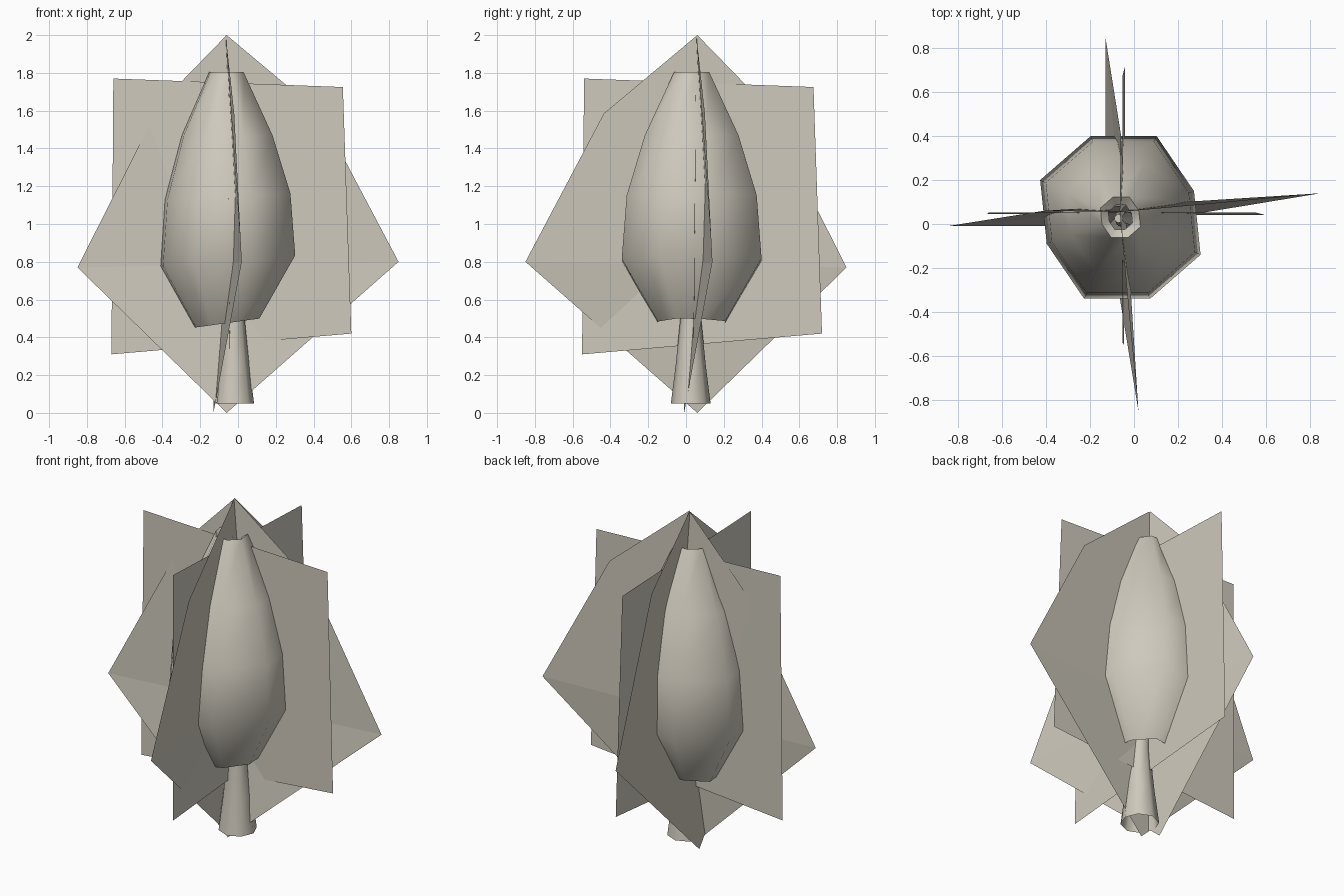
import bpy, math

cube = bpy.data.objects.get("Cube")
if cube:
    bpy.data.objects.remove(cube)

# Single warm grey material
stone = bpy.data.materials.new("warm_grey")
stone.use_nodes = True
colour = (0.62, 0.585, 0.505, 1)
stone.diffuse_color = colour
stone.node_tree.nodes["Principled BSDF"].inputs["Base Color"].default_value = colour


def make(name, verts, faces, smooth=False):
    mesh = bpy.data.meshes.new(name)
    mesh.from_pydata(verts, [], faces)
    mesh.materials.append(stone)
    obj = bpy.data.objects.new(name, mesh)
    bpy.context.collection.objects.link(obj)
    if smooth:
        bpy.ops.object.select_all(action="DESELECT")
        obj.select_set(True)
        bpy.context.view_layer.objects.active = obj
        bpy.ops.object.shade_smooth_by_angle(angle=math.radians(65))
    return obj


def loft(rings):
    """Join stacked rings of equal length into side faces."""
    n = len(rings[0])
    verts = [p for ring in rings for p in ring]
    faces = [(k * n + i, k * n + (i + 1) % n, (k + 1) * n + (i + 1) % n, (k + 1) * n + i)
             for k in range(len(rings) - 1) for i in range(n)]
    return verts, faces


# Foliage core: skewed octagon scaled along a bud profile, slightly tilted
octagon = [(0.365, -0.17), (0.335, 0.12), (0.165, 0.37), (-0.135, 0.37),
           (-0.365, 0.17), (-0.335, -0.12), (-0.165, -0.37), (0.135, -0.37)]
profile = [(0.48, 0.475, 0.14), (1.0, 0.805, 0.08), (0.93, 1.145, 0.05),
           (0.67, 1.47, 0), (0.25, 1.805, 0), (0.15, 1.77, 0)]
core = [[(x * s - 0.062, y * s + 0.03, z + x * s * tilt) for x, y in octagon]
        for s, z, tilt in profile]
make("foliage_core", *loft(core), smooth=True)

# Tapering trunk
trunk = []
for r, z, cx in [(0.105, 0.05, -0.02), (0.08, 0.25, -0.02), (0.055, 0.5, -0.02),
                 (0.04, 1.2, -0.05), (0.02, 1.78, -0.07)]:
    trunk.append([(cx + r * math.cos(i * math.tau / 8), 0.025 + r * math.sin(i * math.tau / 8), z)
                  for i in range(8)])
verts, faces = loft(trunk)
make("trunk", verts, faces + [tuple(range(32, 40))], smooth=True)

# Kite-shaped leaf cards, folded across the widest line
kite = [(-0.85, -0.01, 0.77), (0.85, 0.14, 0.8), (0.435, 0.1, 1.585),
        (-0.06, 0.055, 2.0), (-0.41, 0.06, 1.64), (-0.06, -0.01, 0)]
kite_faces = [(0, 1, 2, 3, 4), (0, 5, 1)]
make("kite_leaf_card_side", kite, kite_faces)
make("kite_leaf_card_front", [(y - 0.12, -x, z) for x, y, z in kite], kite_faces)

# Square leaf cards
square = [(-0.67, 0.045, 0.31), (0.6, 0.04, 0.42), (0.555, 0.052, 1.725), (-0.66, 0.052, 1.77)]
make("square_leaf_card_side", square, [(0, 1, 2, 3)])
make("square_leaf_card_front", [(-y, x + 0.12, z) for x, y, z in square], [(0, 1, 2, 3)])
